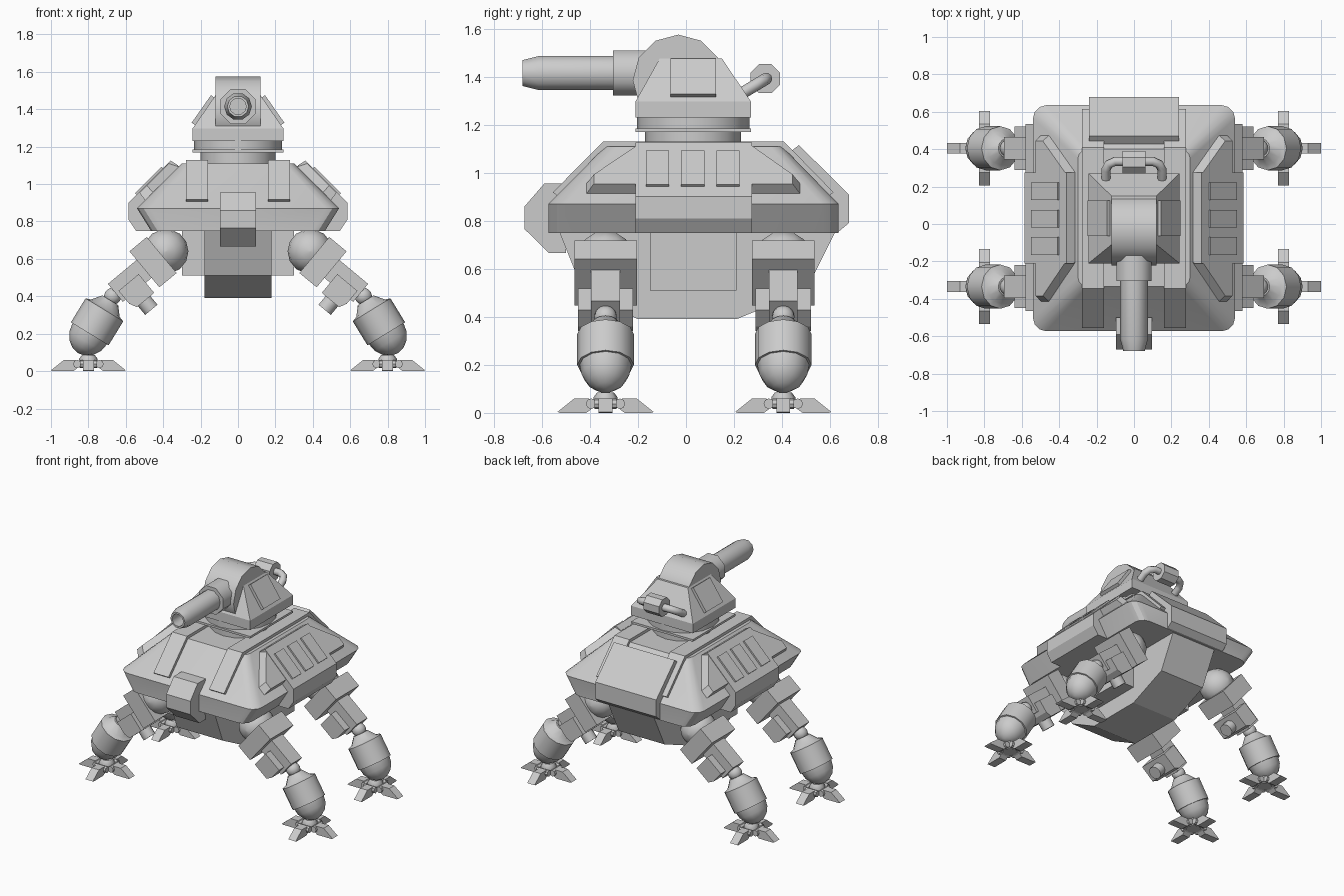
import bpy, bmesh
from math import sin, cos, pi, radians
from mathutils import Vector as V

if "Cube" in bpy.data.objects:
    bpy.data.objects.remove(bpy.data.objects["Cube"])

X, Y, Z = V((1, 0, 0)), V((0, 1, 0)), V((0, 0, 1))


def loft(name, rings, mirror=False, smooth=0):
    """Skin equal-length rings, cap both ends, optionally mirror across x."""
    bm = bmesh.new()
    rows = [[bm.verts.new(p) for p in r] for r in rings]
    n = len(rows[0])
    for a, b in zip(rows, rows[1:]):
        for i in range(n):
            j = (i + 1) % n
            bm.faces.new((a[i], a[j], b[j], b[i]))
    bm.faces.new(rows[0][::-1])
    bm.faces.new(rows[-1])
    bmesh.ops.recalc_face_normals(bm, faces=bm.faces)
    me = bpy.data.meshes.new(name)
    bm.to_mesh(me)
    bm.free()
    if smooth:
        me.shade_smooth()
        me.set_sharp_from_angle(angle=radians(smooth))
    ob = bpy.data.objects.new(name, me)
    bpy.context.collection.objects.link(ob)
    if mirror:
        ob.modifiers.new("mirror", 'MIRROR')
    return ob


def prism(name, pts, o, u, v, d0, d1, scale=1.0, mirror=False):
    """Extrude a 2D outline in the u/v plane from depth d0 to d1."""
    o, w = V(o), u.cross(v)
    c = [sum(p[k] for p in pts) / len(pts) for k in (0, 1)]
    rings = [[o + u * (c[0] + (a - c[0]) * s) + v * (c[1] + (b - c[1]) * s) + w * d for a, b in pts]
             for d, s in ((d0, 1), (d1, scale))]
    return loft(name, rings, mirror)


def rect(a0, a1, b0, b1):
    return [(a0, b0), (a1, b0), (a1, b1), (a0, b1)]


def lathe(name, prof, o, axis, n=12, mirror=False, turn=0.0, smooth=40):
    """Revolve (distance, radius) pairs about an axis."""
    o, axis = V(o), V(axis).normalized()
    e = Y if abs(axis.y) < 0.9 else X
    u = (e - axis * e.dot(axis)).normalized()
    w = axis.cross(u)
    rings = [[o + axis * s + (u * cos(2 * pi * i / n + turn) + w * sin(2 * pi * i / n + turn)) * r
              for i in range(n)] for s, r in prof]
    return loft(name, rings, mirror, smooth)


def ball(name, o, r, axis=Z, mirror=False):
    lathe(name, [(-r * cos(pi * k / 8), max(r * sin(pi * k / 8), 0.002)) for k in range(9)],
          o, axis, 14, mirror, smooth=60)


def rounded(hx, y0, y1, z, c):
    """Rectangle ring with rounded corners."""
    ring = []
    for q, (sx, yc) in enumerate(((1, y1 - c), (-1, y1 - c), (-1, y0 + c), (1, y0 + c))):
        for k in range(4):
            a = q * pi / 2 + k * pi / 6
            ring.append(V((sx * (hx - c) + c * cos(a), yc + c * sin(a), z)))
    return ring


# Hull shell and belly
loft("hull", [rounded(.465, -.573, .635, .75, .07), rounded(.54, -.573, .635, .87, .07),
              rounded(.30, -.335, .40, 1.11, .05)], smooth=25)
prism("belly_keel", [(-.53, .76), (-.43, .51), (-.2, .39), (.21, .39), (.5, .51), (.625, .76)],
      (0, 0, 0), Y, Z, -.18, .18)
prism("belly_block", rect(-.3, .3, -.15, .21), (0, 0, 0), X, Y, .51, .76)

# Armour on the hull
prism("roof_strip", [(-.53, .9), (-.555, .918), (-.345, 1.13), (.408, 1.13), (.615, .918), (.59, .9)],
      (0, 0, 0), Y, Z, .16, .278, mirror=True)
prism("rear_armour", [(.40, 1.06), (.47, 1.115), (.678, .91), (.678, .79), (.63, .75), (.5, .75)],
      (0, 0, 0), Y, Z, -.24, .24)
prism("front_box", [(-.5, .955), (-.59, .955), (-.672, .86), (-.672, .765), (-.57, .665), (-.5, .665)],
      (0, 0, 0), Y, Z, -.095, .095)
prism("side_armour", [(.32, 1.1), (.36, 1.125), (.585, .9), (.585, .81), (.545, .75), (.42, .75)],
      (0, 0, 0), X, Z, -.275, .21, mirror=True)
slope = V((-1, 0, 1)).normalized()
prism("side_plate", [(-.42, .06), (.48, .06), (.48, .12), (.28, .32), (-.21, .32), (-.42, .12)],
      (.54, 0, .87), Y, slope, -.01, .05, .92, True)
for y in (-.118, .028, .175):
    prism("vent", rect(y - .048, y + .048, .05, .25), (.54, 0, .87), Y, slope, .03, .064, mirror=True)

# Turret
lathe("turret_neck", [(1.09, .2), (1.18, .2)], (0, .03, 0), Z, 16)
prism("turret_plate", rect(-.243, .243, -.21, .27), (0, 0, 0), X, Y, 1.17, 1.185)
lathe("turret_ring", [(1.18, .235), (1.24, .235)], (0, .03, 0), Z, 16)


def rect_ring(hx, y0, y1, z):
    return [V((x, y, z)) for x, y in rect(-hx, hx, y0, y1)]


loft("turret_body", [rect_ring(.243, -.21, .27, 1.23), rect_ring(.243, -.21, .27, 1.297),
                     rect_ring(.12, -.11, .15, 1.475)])
lathe("gun_drum", [(-.12, .19), (.12, .19)], (0, -.032, 1.385), X, 12, smooth=35)
prism("turret_hatch", rect(-.065, .125, .02, .2), (.243, 0, 1.3), Y,
      V((-.123, 0, .175)).normalized(), -.02, .02, mirror=True)

# Gun
gun = (0, 0, 1.415)
lathe("gun_sleeve", [(.1, .102), (.305, .102)], gun, -Y, 8, turn=pi / 8, smooth=50)
lathe("gun_barrel", [(.25, .074), (.615, .074), (.68, .057), (.68, .044), (.5, .044)],
      gun, -Y, 10, smooth=40)

# Rear pipe with canister
cu = bpy.data.curves.new("rear_pipe", 'CURVE')
cu.dimensions = '3D'
cu.bevel_depth, cu.bevel_resolution, cu.use_fill_caps = .025, 2, True
half = [(.15, .19, 1.305), (.15, .29, 1.365), (.135, .32, 1.383), (.10, .335, 1.392)]
path = half + [(-x, y, z) for x, y, z in half[::-1]]
sp = cu.splines.new('POLY')
sp.points.add(len(path) - 1)
for p, q in zip(sp.points, path):
    p.co = (*q, 1)
bpy.context.collection.objects.link(bpy.data.objects.new("rear_pipe", cu))
lathe("rear_canister", [(-.062, .066), (.062, .066)], (0, .33, 1.392), X, 8, turn=pi / 8)

# Legs: one right leg at each end, mirrored to the left
a = V((.77, 0, -.64)).normalized()      # thigh direction
n = V((.64, 0, .77)).normalized()       # across the thigh
calf = V((.52, 0, -.85)).normalized()
for tag, y in (("front", -.335), ("rear", .405)):
    hip = V((.385, y, .64))
    knee = V((.67, y, .4))
    ball(tag + "_hip_ball", hip, .12, Y, True)
    prism(tag + "_thigh_block", rect(.03, .15, -.125, .125), hip, a, n, -.13, .13, mirror=True)
    prism(tag + "_thigh_link", rect(.1, .35, -.06, .065), hip, a, n, -.06, .06, mirror=True)
    prism(tag + "_knee_block", [(.19, -.13), (.31, -.13), (.33, -.09), (.33, .0), (.19, .0)],
          hip, a, n, -.115, .115, mirror=True)
    lathe(tag + "_knee_pin", [(0, .045), (.19, .045)], hip + a * .26, -n, 10, True)
    ball(tag + "_knee_ball", knee, .047, calf, True)
    # Calf barrel with rounded lower end
    prof = [(.025, .05), (.075, .09), (.085, .118), (.235, .118), (.235, .108)]
    prof += [(.235 + .12 * sin(t * pi / 8), max(.108 * cos(t * pi / 8), .01)) for t in range(1, 5)]
    lathe(tag + "_calf", prof, knee, calf, 12, True, smooth=35)
    # Foot hub and four toes
    foot = V((.8, y, 0))
    lathe(tag + "_foot_hub", [(.02, .05), (.065, .05), (.085, .035)], foot, Z, 8, True)
    for k in range(4):
        d = V((cos(k * pi / 2), sin(k * pi / 2), 0))
        side = d.cross(Z)
        prism(tag + "_toe", [(.2, .004), (.13, .06), (.07, .06), (.04, .03), (.08, .0), (.19, 0)],
              foot, d, Z, -.029, .029, mirror=True)
        lathe(tag + "_toe_joint", [(-.045, .022), (.045, .022)], foot + d * .06 + Z * .038,
              side, 8, True)
